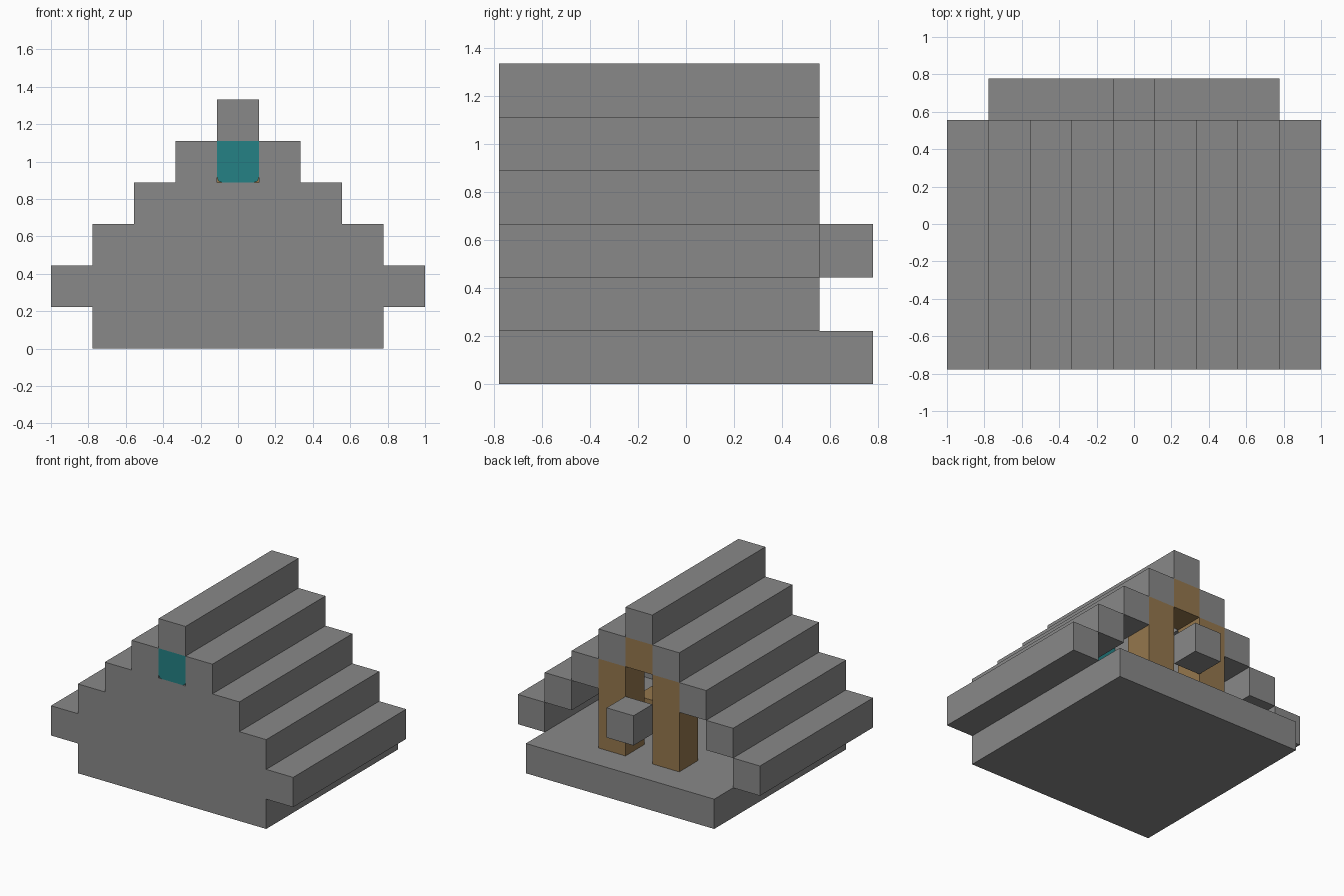
import bpy
import bmesh

old = bpy.data.objects.get("Cube")
if old:
    bpy.data.objects.remove(old, do_unlink=True)

U = 2 / 9          # one block
Y0 = -3.5          # front plane, in blocks


def make_material(name, rgb):
    mat = bpy.data.materials.new(name)
    mat.use_nodes = True
    mat.diffuse_color = (*rgb, 1)
    mat.node_tree.nodes["Principled BSDF"].inputs["Base Color"].default_value = (*rgb, 1)
    return mat


STONE = make_material("grey stone", (0.25, 0.25, 0.25))
WOOD = make_material("brown wood", (0.30, 0.185, 0.075))
GLASS = make_material("teal glass", (0.018, 0.22, 0.232))


def extrude_profile(name, points, front, depth, mat, round_bottom=0):
    """Extrude an x-z outline backwards from a row; all sizes are in blocks."""
    bm = bmesh.new()
    y = (Y0 + front) * U
    face = bm.faces.new([bm.verts.new((x * U, y, z * U)) for x, z in points])
    low = min(z for x, z in points) * U
    new = bmesh.ops.extrude_face_region(bm, geom=[face])["geom"]
    for v in new:
        if isinstance(v, bmesh.types.BMVert):
            v.co.y += depth * U
    if round_bottom:
        edges = [e for e in bm.edges
                 if all(abs(v.co.z - low) < 1e-5 for v in e.verts)
                 and abs(e.verts[0].co.y - e.verts[1].co.y) > 1e-4]
        bmesh.ops.bevel(bm, geom=edges, offset=round_bottom * U, segments=4,
                        profile=0.5, affect='EDGES')
    bmesh.ops.recalc_face_normals(bm, faces=bm.faces[:])
    mesh = bpy.data.meshes.new(name)
    bm.to_mesh(mesh)
    bm.free()
    mesh.materials.append(mat)
    obj = bpy.data.objects.new(name, mesh)
    bpy.context.collection.objects.link(obj)
    return obj


def block(name, x, z, front, depth, mat, width=1, height=1, **kw):
    a, b = x - width / 2, x + width / 2
    outline = [(a, z), (b, z), (b, z + height), (a, z + height)]
    return extrude_profile(name, outline, front, depth, mat, **kw)


# Floor slab
block("floor_slab", 0, 0, 0, 7, STONE, width=7)

# Stepped front wall with a window notch under the ridge
right = []
for level in range(1, 5):
    half = 5.5 - level
    right += [(half, level), (half, level + 1)]
right += [(0.5, 5), (0.5, 4)]
left = [(-x, z) for x, z in reversed(right)]
extrude_profile("front_wall", right + left, 0, 1, STONE)

# Stepped roof beams on both sides and the ridge
for side, sign in (("left", 1), ("right", -1)):
    for level in range(1, 5):
        block(f"roof_step_{side}_{level}", sign * (5 - level), level, 1, 5, STONE)
    # Door posts at the open back
    block(f"door_post_{side}", sign, 1, 5, 1, WOOD, height=3)
block("roof_ridge", 0, 5, 0, 6, STONE)

# Lintel over the posts, block in front of the doorway, low block inside
block("door_lintel", 0, 4, 5, 1, WOOD)
block("doorway_block", 0, 2, 6, 1, STONE)
block("inner_block", 1, 1, 3, 1, WOOD)

# Window with rounded lower corners
block("front_window", 0, 4, 0, 2, GLASS, round_bottom=0.12)
